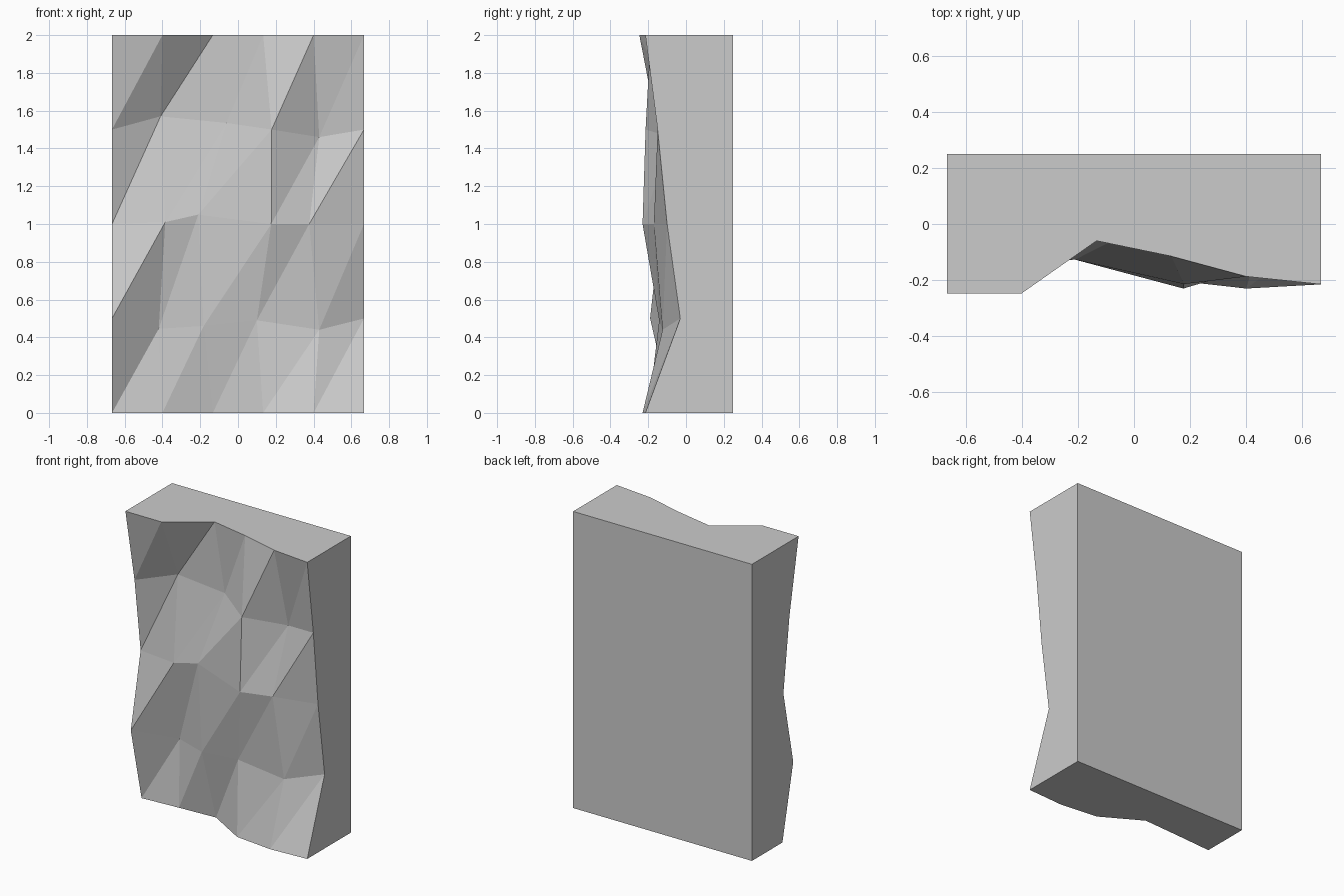
import bpy, bmesh

if "Cube" in bpy.data.objects:
    bpy.data.objects.remove(bpy.data.objects["Cube"])

W, D, H = 0.667, 0.25, 2.0
COLS, ROWS = 6, 5

# y of the rough front face, rows from bottom to top
depth = [
    [-0.075, -0.058, -0.044, -0.20, -0.23, -0.215],
    [-0.19, -0.022, -0.125, -0.142, -0.124, -0.03],
    [-0.085, -0.134, -0.127, -0.23, -0.17, -0.10],
    [-0.15, -0.055, -0.052, -0.214, -0.08, -0.15],
    [-0.247, -0.247, -0.06, -0.115, -0.187, -0.215],
]
# (x, z) of the displaced inner points; border points stay on the regular grid
inner = [
    [(-0.42, 0.445), (-0.182, 0.46), (0.10, 0.49), (0.43, 0.44)],
    [(-0.385, 1.01), (-0.21, 1.05), (0.176, 1.00), (0.377, 1.00)],
    [(-0.41, 1.57), (-0.062, 1.535), (0.178, 1.50), (0.43, 1.46)],
]

bm = bmesh.new()

# Rough front face: grid of triangles
front = []
for r in range(ROWS):
    row = []
    for c in range(COLS):
        x, z = -W + 2 * W * c / (COLS - 1), H * r / (ROWS - 1)
        if 0 < r < ROWS - 1 and 0 < c < COLS - 1:
            x, z = inner[r - 1][c - 1]
        row.append(bm.verts.new((x, depth[r][c], z)))
    front.append(row)
for r in range(ROWS - 1):
    for c in range(COLS - 1):
        a, b = front[r][c], front[r][c + 1]
        d, e = front[r + 1][c], front[r + 1][c + 1]
        bm.faces.new((a, b, e))
        bm.faces.new((a, e, d))

# Flat back, sides, top and bottom
bl, br, tr, tl = [bm.verts.new((x, D, z)) for x, z in ((-W, 0), (W, 0), (W, H), (-W, H))]
bm.faces.new((br, bl, tl, tr))
bm.faces.new(front[0] + [br, bl])
bm.faces.new(front[-1] + [tr, tl])
bm.faces.new([row[0] for row in front] + [tl, bl])
bm.faces.new([row[-1] for row in front] + [tr, br])
bmesh.ops.recalc_face_normals(bm, faces=bm.faces)

mesh = bpy.data.meshes.new("rock_wall_panel")
bm.to_mesh(mesh)
bm.free()
bpy.context.collection.objects.link(bpy.data.objects.new("rock_wall_panel", mesh))
